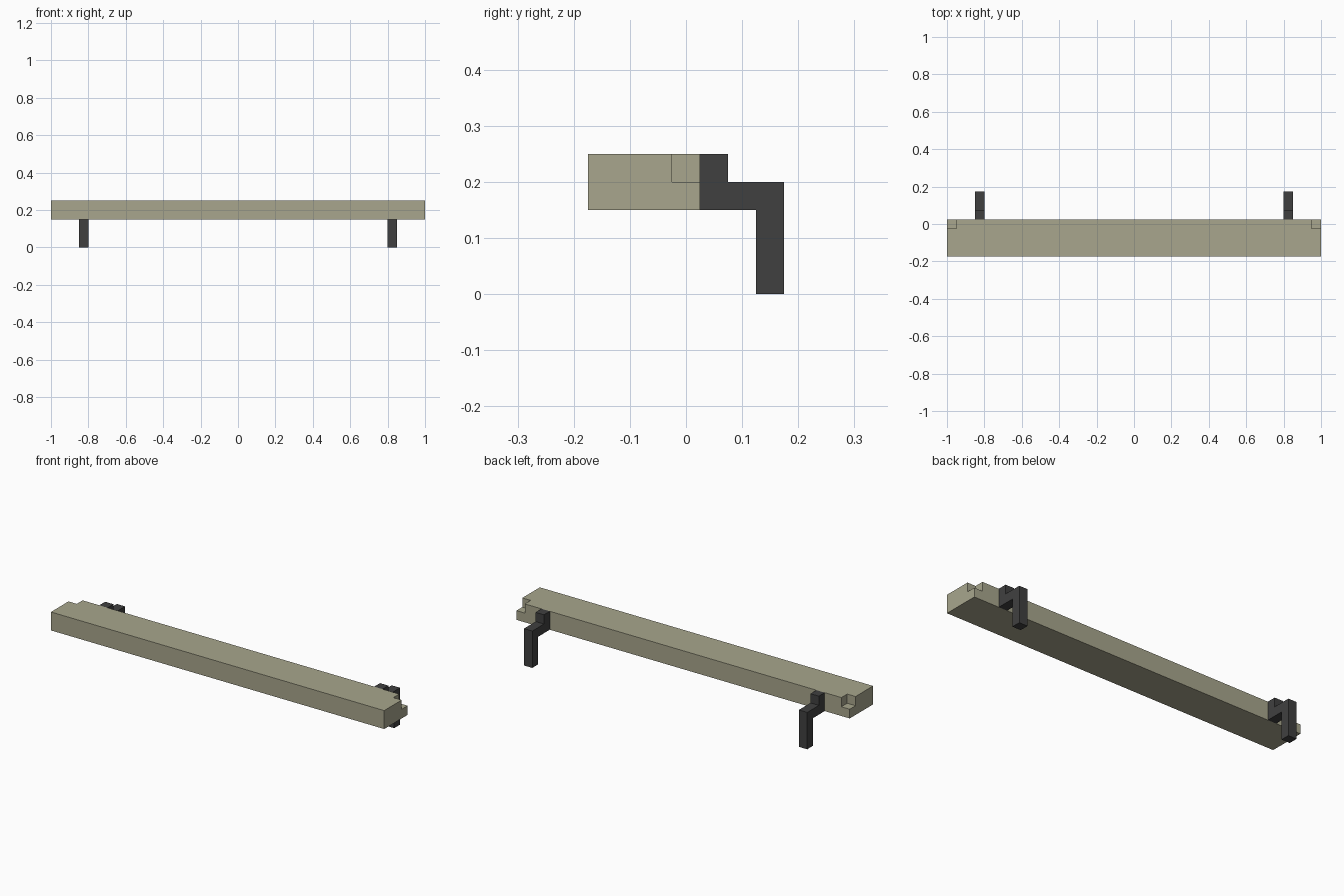
import bpy
import bmesh

cube = bpy.data.objects.get("Cube")
if cube:
    bpy.data.objects.remove(cube, do_unlink=True)


def material(name, rgb):
    m = bpy.data.materials.new(name)
    m.use_nodes = True
    m.diffuse_color = (*rgb, 1)
    m.node_tree.nodes["Principled BSDF"].inputs["Base Color"].default_value = (*rgb, 1)
    return m


def prism(name, profile, x0, x1, mat):
    """Extrude a (y, z) profile along x."""
    bm = bmesh.new()
    face = bm.faces.new([bm.verts.new((x0, y, z)) for y, z in profile])
    ext = bmesh.ops.extrude_face_region(bm, geom=[face])
    moved = [v for v in ext["geom"] if isinstance(v, bmesh.types.BMVert)]
    bmesh.ops.translate(bm, verts=moved, vec=(x1 - x0, 0, 0))
    bmesh.ops.recalc_face_normals(bm, faces=bm.faces)
    mesh = bpy.data.meshes.new(name)
    bm.to_mesh(mesh)
    bm.free()
    mesh.materials.append(mat)
    ob = bpy.data.objects.new(name, mesh)
    bpy.context.collection.objects.link(ob)
    return ob


def rect(y0, y1, z0, z1):
    return [(y0, z0), (y1, z0), (y1, z1), (y0, z1)]


beige = material("beige", (0.392, 0.381, 0.266))
charcoal = material("charcoal", (0.051, 0.051, 0.051))

# Main beam
beam = prism("beam", rect(-0.175, 0.025, 0.15, 0.25), -1, 1, beige)

# Notches in the upper back corners, and the stepped brackets behind the beam
bracket_profile = [(0.025, 0.15), (0.125, 0.15), (0.125, 0), (0.175, 0),
                   (0.175, 0.2), (0.075, 0.2), (0.075, 0.25), (0.025, 0.25)]
cutters = []
for side, s in (("left", 1), ("right", -1)):
    cutter = prism("notch_cutter_" + side, rect(-0.025, 0.1, 0.2, 0.3),
                   s * 0.95, s * 1.1, beige)
    cutter.hide_render = True
    cutters.append(cutter)
    mod = beam.modifiers.new("notch_" + side, 'BOOLEAN')
    mod.operation = 'DIFFERENCE'
    mod.solver = 'EXACT'
    mod.object = cutter
    prism("bracket_" + side, bracket_profile, s * 0.8, s * 0.85, charcoal)

# Bake the notches and drop the cutters
bpy.context.view_layer.update()
evaluated = beam.evaluated_get(bpy.context.evaluated_depsgraph_get())
notched = bpy.data.meshes.new_from_object(evaluated)
beam.modifiers.clear()
beam.data = notched
for cutter in cutters:
    bpy.data.objects.remove(cutter, do_unlink=True)
